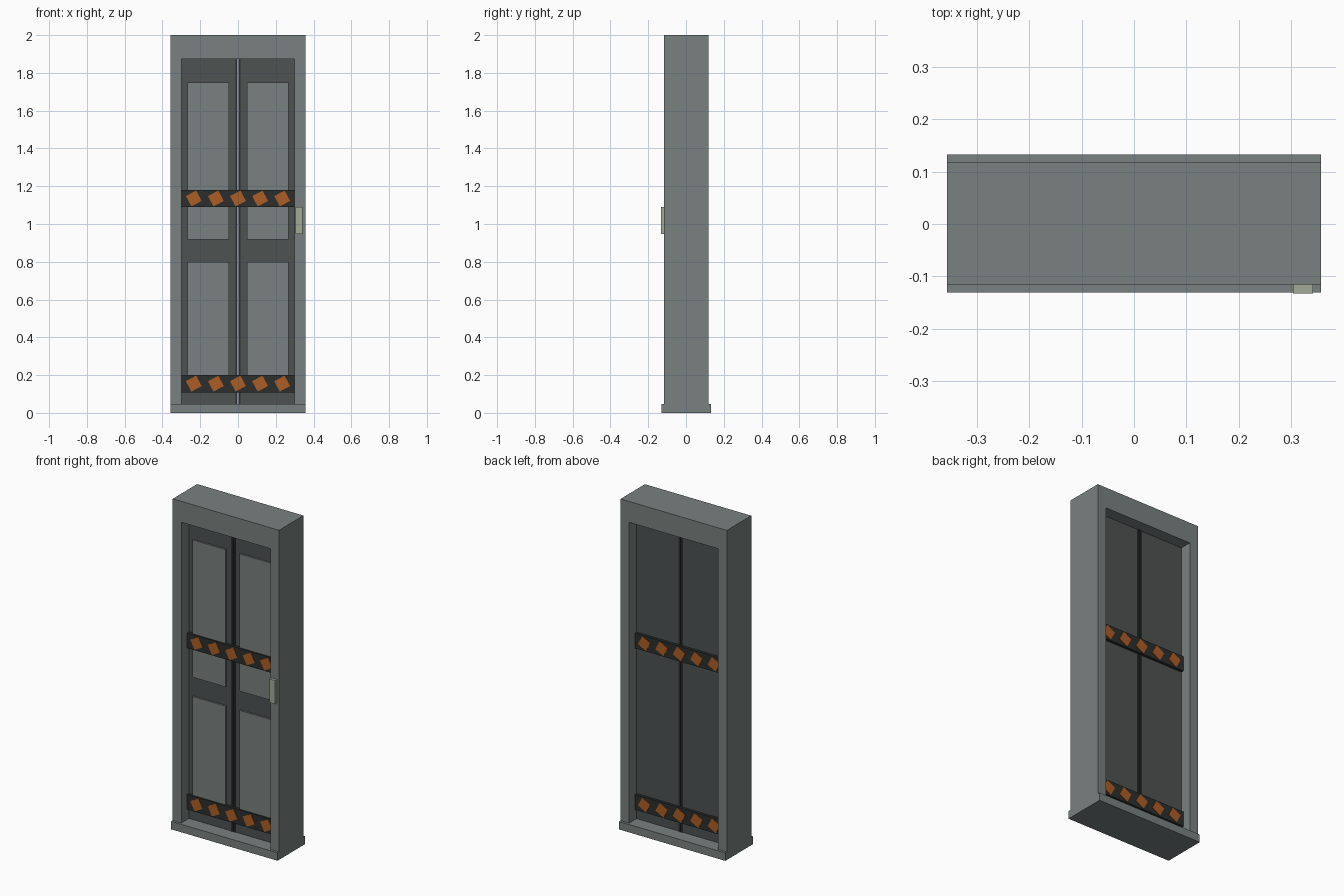
import bpy, bmesh, math
from mathutils import Matrix, Vector

if "Cube" in bpy.data.objects:
    bpy.data.objects.remove(bpy.data.objects["Cube"])


def mat(name, rgb):
    m = bpy.data.materials.new(name)
    m.diffuse_color = (*rgb, 1)
    m.use_nodes = True
    m.node_tree.nodes["Principled BSDF"].inputs["Base Color"].default_value = m.diffuse_color
    return m


STEEL = mat("grey_steel", (0.19, 0.22, 0.215))
DARK = mat("dark_steel", (0.075, 0.085, 0.083))
BLACK = mat("black_rubber", (0.025, 0.028, 0.028))
ORANGE = mat("orange_paint", (0.42, 0.11, 0.018))
PALE = mat("pale_plastic", (0.36, 0.41, 0.32))


def finish(name, bm, material):
    bmesh.ops.recalc_face_normals(bm, faces=bm.faces)
    me = bpy.data.meshes.new(name)
    bm.to_mesh(me)
    bm.free()
    me.materials.append(material)
    ob = bpy.data.objects.new(name, me)
    bpy.context.collection.objects.link(ob)
    return ob


def box(name, x, y, z, material, tilt=0):
    """Box from (min, max) ranges, optionally turned about the y axis."""
    size = [r[1] - r[0] for r in (x, y, z)]
    mid = [(r[0] + r[1]) / 2 for r in (x, y, z)]
    bm = bmesh.new()
    bmesh.ops.create_cube(bm, size=1)
    bm.transform(Matrix.Translation(mid) @ Matrix.Rotation(tilt, 4, 'Y')
                 @ Matrix.Diagonal((*size, 1)))
    return finish(name, bm, material)


W, IN, TOP, SILL = 0.357, 0.299, 1.873, 0.048
Y0, Y1 = -0.116, 0.118            # frame depth
D0, D1 = -0.043, 0.047            # door leaf depth

# Door frame: one arch-shaped profile pushed through the wall depth
outline = [(-W, SILL), (-W, 2), (W, 2), (W, SILL),
           (IN, SILL), (IN, TOP), (-IN, TOP), (-IN, SILL)]
bm = bmesh.new()
face = bm.faces.new([bm.verts.new((x, Y0, z)) for x, z in outline])
ext = bmesh.ops.extrude_face_region(bm, geom=[face])
bmesh.ops.translate(bm, vec=Vector((0, Y1 - Y0, 0)),
                    verts=[v for v in ext["geom"] if isinstance(v, bmesh.types.BMVert)])
finish("door_frame", bm, STEEL)

# Threshold
box("threshold", (-W, W), (-0.131, 0.133), (0, SILL), STEEL)

# Two sliding leaves, each with a rubber seal and two raised panels
for side, s in (("left", -1), ("right", 1)):
    def span(a, b):
        return tuple(sorted((s * a, s * b)))
    box(f"{side}_door_leaf", span(0.013, IN), (D0, D1), (SILL, TOP), DARK)
    box(f"{side}_edge_seal", span(0.002, 0.014), (D0 - 0.004, D1 + 0.004), (SILL, TOP), BLACK)
    for level, z in (("upper", (0.917, 1.75)), ("lower", (0.16, 0.80))):
        box(f"{side}_{level}_panel", span(0.047, 0.268), (D0 - 0.01, D0 + 0.005), z, STEEL)

# Hazard bars on both faces, with tilted orange squares
H = 0.031
for level, zc in (("upper", 1.135), ("lower", 0.155)):
    for face_name, y, yd in (("front", (-0.061, D0), (-0.064, -0.055)),
                             ("back", (D1, 0.064), (0.058, 0.067))):
        box(f"{level}_{face_name}_hazard_bar", (-IN, IN), y, (zc - 0.046, zc + 0.046), BLACK)
        for i in range(5):
            xc = (i - 2) * 0.117
            box(f"{level}_{face_name}_hazard_mark_{i + 1}", (xc - H, xc + H), yd,
                (zc - H, zc + H), ORANGE, math.radians(-28))

# Access pad on the right jamb
box("access_pad", (0.304, 0.342), (-0.133, Y0 + 0.004), (0.947, 1.09), PALE)
